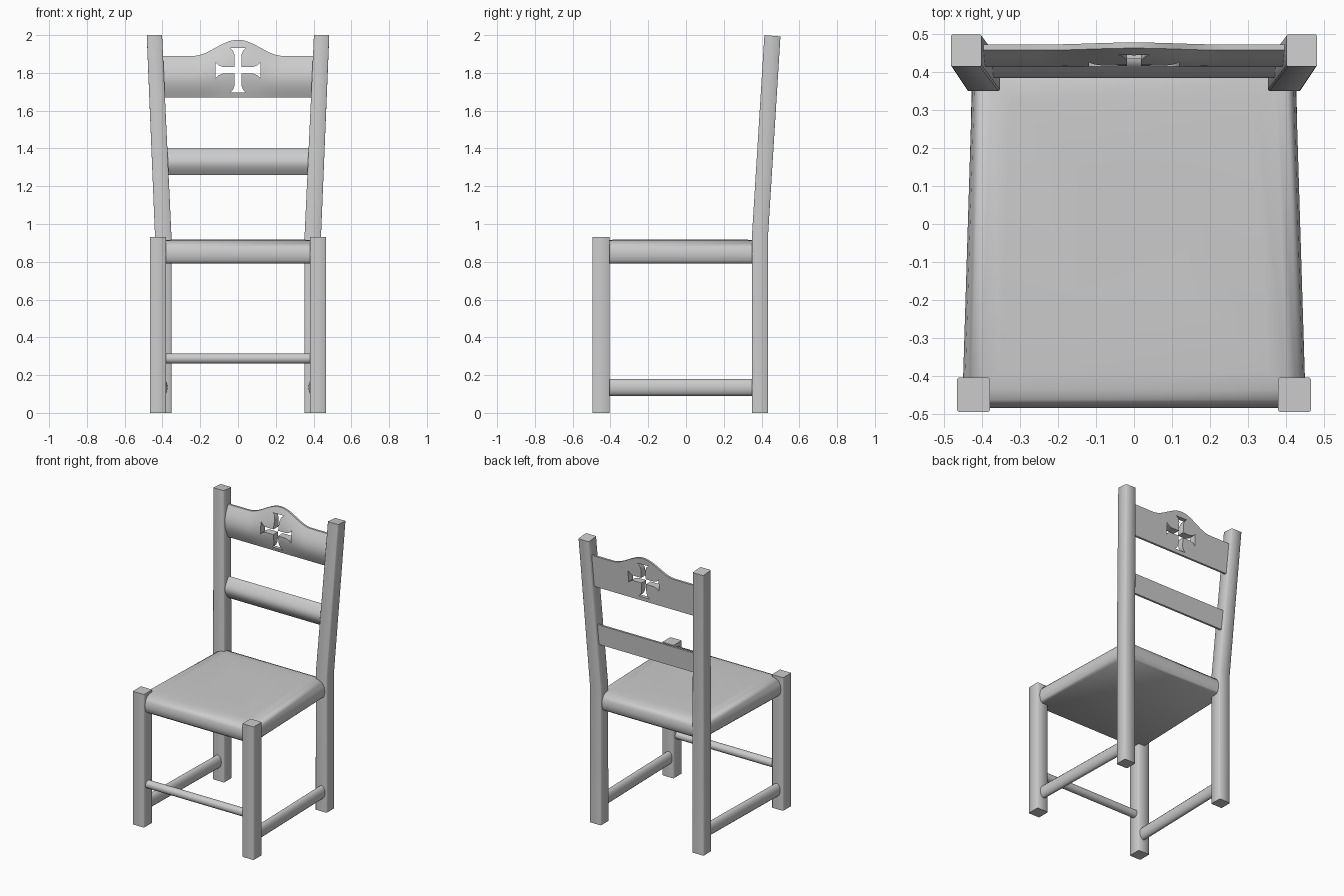
import bpy, bmesh, math
from mathutils import Vector

cube = bpy.data.objects.get("Cube")
if cube:
    bpy.data.objects.remove(cube, do_unlink=True)

GREY = (0.6, 0.6, 0.6, 1.0)
mat = bpy.data.materials.new("plain grey")
mat.use_nodes = True
mat.diffuse_color = GREY
mat.node_tree.nodes["Principled BSDF"].inputs["Base Color"].default_value = GREY


def shade(obj, angle=50):
    bpy.ops.object.select_all(action='DESELECT')
    obj.select_set(True)
    bpy.context.view_layer.objects.active = obj
    bpy.ops.object.shade_smooth_by_angle(angle=math.radians(angle))


def loft(name, rings, bevel=0.0):
    """Skin a list of equal point rings and cap both ends."""
    bm = bmesh.new()
    loops = [[bm.verts.new(p) for p in ring] for ring in rings]
    n = len(loops[0])
    for a, b in zip(loops, loops[1:]):
        for i in range(n):
            j = (i + 1) % n
            bm.faces.new((a[i], a[j], b[j], b[i]))
    bm.faces.new(loops[0])
    bm.faces.new(loops[-1])
    bmesh.ops.recalc_face_normals(bm, faces=bm.faces)
    if bevel:
        # soften only the long upright edges
        upright = [e for e in bm.edges
                   if abs(e.verts[0].co.z - e.verts[1].co.z) > 0.3]
        bmesh.ops.bevel(bm, geom=upright, offset=bevel, segments=1, affect='EDGES')
    mesh = bpy.data.meshes.new(name)
    bm.to_mesh(mesh)
    bm.free()
    mesh.materials.append(mat)
    obj = bpy.data.objects.new(name, mesh)
    bpy.context.collection.objects.link(obj)
    shade(obj)
    return obj


def rect(x0, x1, y0, y1, z_front, z_back=None):
    zb = z_front if z_back is None else z_back
    return [(x0, y0, z_front), (x1, y0, z_front), (x1, y1, zb), (x0, y1, zb)]


def rail(name, start, end, width, height, sides=16):
    """Horizontal rail with an oval section."""
    start, end = Vector(start), Vector(end)
    side = (end - start).normalized().cross(Vector((0, 0, 1)))
    rings = []
    for c in (start, end):
        ring = []
        for k in range(sides):
            a = 2 * math.pi * k / sides
            ring.append(c + side * (math.cos(a) * width / 2)
                        + Vector((0, 0, math.sin(a) * height / 2)))
        rings.append(ring)
    return loft(name, rings)


KINK, LEAN = 0.95, 0.062


def slat(name, half_width, bottom, top, columns, steps=10):
    """Leaning back slat: flat behind, rounded in front; top is a function of x."""
    rings = []
    for c in range(columns + 1):
        x = half_width * (2 * c / columns - 1)
        height = top(x) - bottom
        section = [(0.05 - 0.038 * math.sin(math.pi * i / steps), i / steps)
                   for i in range(steps + 1)] + [(0.065, 1), (0.065, 0)]
        ring = []
        for depth, t in section:
            z = bottom + t * height
            ring.append((x, 0.35 + LEAN * (z - KINK) + depth, z))
        rings.append(ring)
    return loft(name, rings)


# Legs and side rails, mirrored
for s, label in ((1, "left"), (-1, "right")):
    loft("front_leg_" + label,
         [rect(s * 0.38, s * 0.467, -0.495, -0.405, z) for z in (0, 0.93)], 0.004)
    loft("back_leg_" + label,
         [rect(s * 0.353, s * 0.44, 0.35, 0.435, 0),
          rect(s * 0.353, s * 0.44, 0.35, 0.435, KINK),
          rect(s * 0.402, s * 0.483, 0.415, 0.5, 2.0, 1.993)], 0.004)
    rail("side_rail_" + label, (s * 0.418, -0.43, 0.135), (s * 0.4, 0.38, 0.135), 0.055, 0.09)

# Front rail
rail("front_rail", (-0.4, -0.45, 0.288), (0.4, -0.45, 0.288), 0.055, 0.055)

# Padded seat: tapered rings with a rounded border
seat_profile = [(0.025, 0.79), (0.008, 0.805), (0, 0.84), (0.006, 0.875),
                (0.022, 0.9), (0.05, 0.912), (0.1, 0.917), (0.3, 0.915)]
loft("seat", [[(-0.453 + d, -0.485 + d, z), (0.453 - d, -0.485 + d, z),
               (0.425 - d, 0.425 - d, z), (-0.425 + d, 0.425 - d, z)]
              for d, z in seat_profile])

# Middle slat
slat("middle_slat", 0.39, 1.26, lambda x: 1.4, 2)


# Crest slat with a raised centre
def crest_top(x):
    t = min(abs(x) / 0.24, 1)
    return 1.89 + 0.085 * (0.5 + 0.5 * math.cos(math.pi * t))


crest = slat("crest_slat", 0.41, 1.67, crest_top, 40)

# Flared cross opening cut through the crest
arm = [(0.08, -0.018), (0.105, -0.027), (0.118, -0.042),
       (0.118, 0.042), (0.105, 0.027), (0.08, 0.018), (0.018, 0.018)]
outline = []
for q in range(4):
    c, s = round(math.cos(q * math.pi / 2)), round(math.sin(q * math.pi / 2))
    outline += [(u * c - v * s, 1.814 + u * s + v * c) for u, v in arm]
cutter = loft("cross_cutter", [[(x, y, z) for x, z in outline] for y in (0.2, 0.7)])
cutter.hide_render = True
cut = crest.modifiers.new("cross_opening", 'BOOLEAN')
cut.operation = 'DIFFERENCE'
cut.solver = 'EXACT'
cut.object = cutter
bpy.context.view_layer.objects.active = crest
bpy.ops.object.modifier_move_to_index(modifier=cut.name, index=0)
bpy.ops.object.modifier_apply(modifier=cut.name)
bpy.data.objects.remove(cutter, do_unlink=True)
shade(crest, 40)
